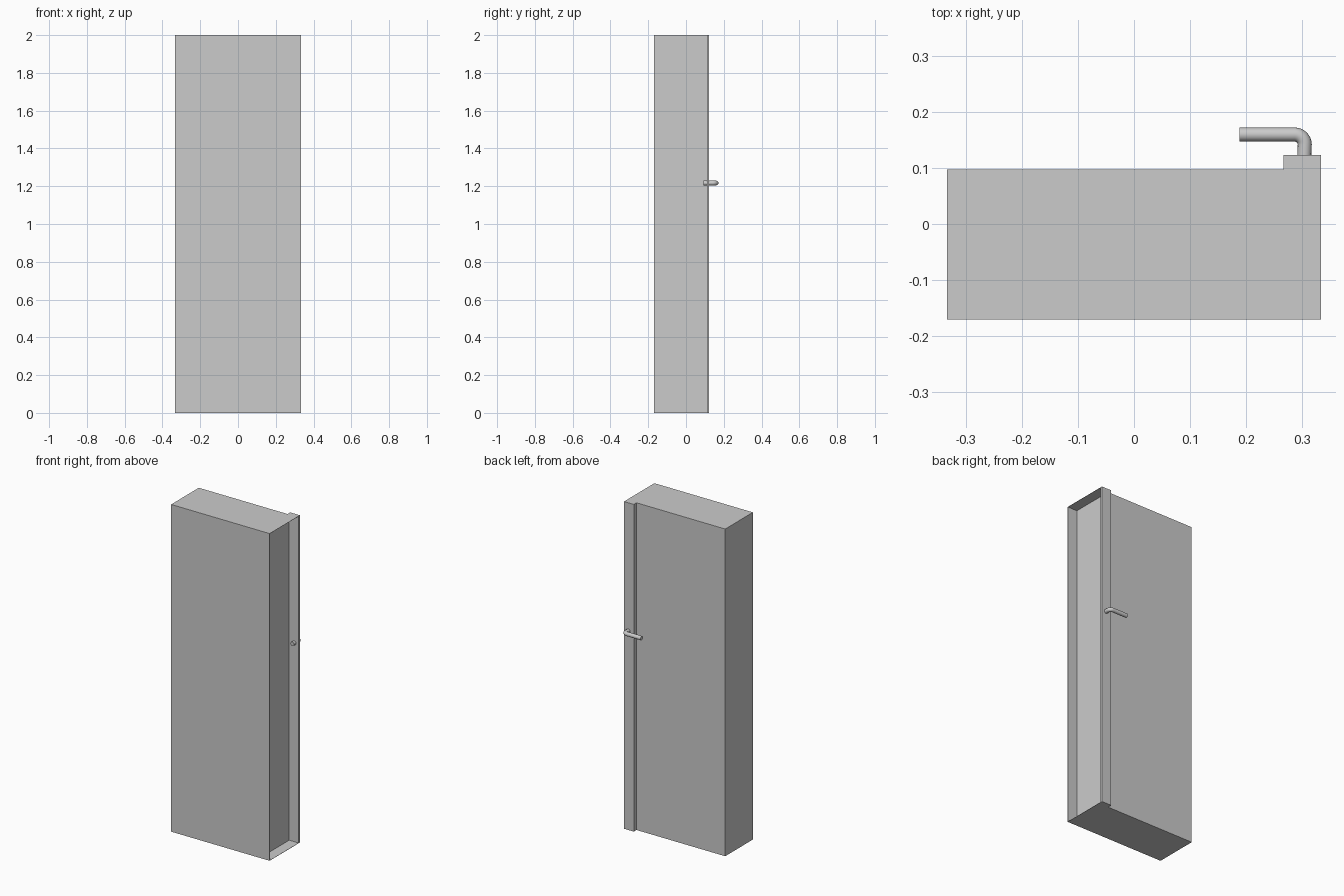
import bpy, bmesh, math

if "Cube" in bpy.data.objects:
    bpy.data.objects.remove(bpy.data.objects["Cube"])

H = 2.0        # height
T = 0.0015     # sheet thickness around the open side
XR, XS = 0.333, 0.267              # right edge, step position
Y0, Y1, Y2 = -0.17, 0.097, 0.123   # front, back, raised strip


def prism(name, profile, z0, z1):
    """Extrude a flat outline from z0 to z1."""
    bm = bmesh.new()
    face = bm.faces.new([bm.verts.new((x, y, z0)) for x, y in profile])
    ext = bmesh.ops.extrude_face_region(bm, geom=[face])
    verts = [v for v in ext["geom"] if isinstance(v, bmesh.types.BMVert)]
    bmesh.ops.translate(bm, verts=verts, vec=(0, 0, z1 - z0))
    bmesh.ops.recalc_face_normals(bm, faces=bm.faces)
    me = bpy.data.meshes.new(name)
    bm.to_mesh(me)
    bm.free()
    ob = bpy.data.objects.new(name, me)
    bpy.context.collection.objects.link(ob)
    return ob


# Door body with the raised strip along its back right edge
body = prism("door_body", [(-XR, Y0), (XR, Y0), (XR, Y2), (XS, Y2),
                           (XS, Y1), (-XR, Y1)], 0, H)

# Open channel cut into the right side
xc, y0, y1 = XS + T, Y0 + T, Y2 - 0.012
cutter = prism("channel_cutter", [(xc, y0), (XR + 0.1, y0),
                                  (XR + 0.1, y1), (xc, y1)], T, H - T)
cutter.hide_render = True
cutter.hide_set(True)
cut = body.modifiers.new("channel", "BOOLEAN")
cut.operation = "DIFFERENCE"
cut.solver = "EXACT"
cut.object = cutter

# Bent lever handle passing through the strip
z, yh, r = 1.217, 0.1595, 0.0125
bend = 0.018
path = [(0.302, 0.092)]
for i in range(9):
    a = math.pi / 2 * i / 8
    path.append((0.3045 - bend + bend * math.cos(a),
                 yh - bend + bend * math.sin(a)))
path.append((0.188, yh))

cu = bpy.data.curves.new("handle", "CURVE")
cu.dimensions = "3D"
cu.bevel_depth = r
cu.bevel_resolution = 6
cu.use_fill_caps = True
sp = cu.splines.new("POLY")
sp.points.add(len(path) - 1)
for p, (x, y) in zip(sp.points, path):
    p.co = (x, y, z, 1)
handle = bpy.data.objects.new("handle", cu)
bpy.context.collection.objects.link(handle)
bpy.ops.object.select_all(action="DESELECT")
handle.select_set(True)
bpy.context.view_layer.objects.active = handle
bpy.ops.object.convert(target="MESH")
bpy.ops.object.shade_smooth_by_angle(angle=math.radians(40))
